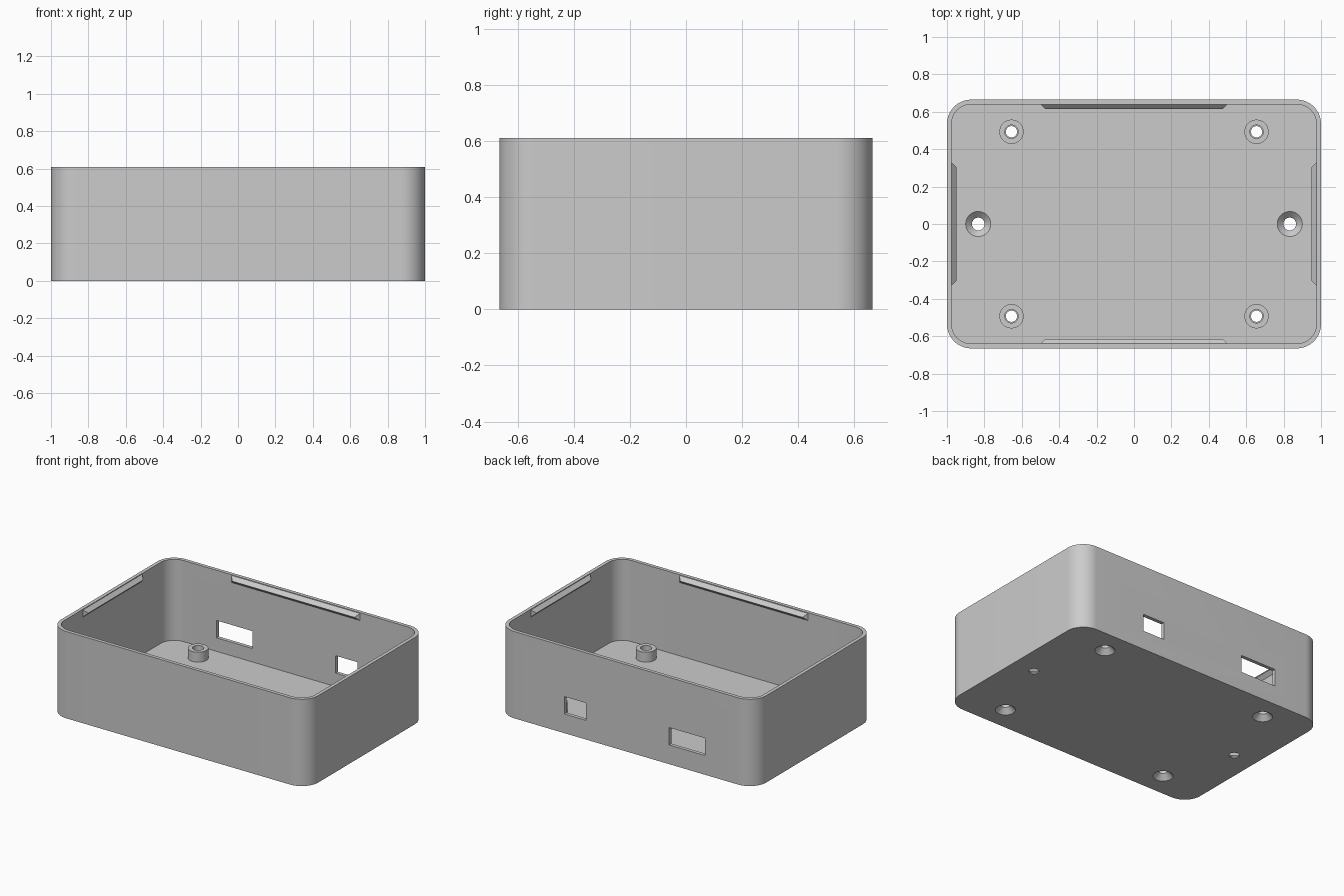
import bpy, bmesh
from math import sin, cos, pi, radians
from mathutils import Matrix

cube = bpy.data.objects.get("Cube")
if cube:
    bpy.data.objects.remove(cube, do_unlink=True)

W, D, H = 1.0, 0.665, 0.61          # half width, half depth, height
WALL, FLOOR, CORNER = 0.025, 0.04, 0.13

grey = bpy.data.materials.new("plain grey")
grey.use_nodes = True
grey.diffuse_color = (0.6, 0.6, 0.6, 1)
grey.node_tree.nodes["Principled BSDF"].inputs["Base Color"].default_value = (0.6, 0.6, 0.6, 1)


def finish(name, bm):
    bmesh.ops.recalc_face_normals(bm, faces=bm.faces)
    mesh = bpy.data.meshes.new(name)
    bm.to_mesh(mesh)
    bm.free()
    mesh.materials.append(grey)
    obj = bpy.data.objects.new(name, mesh)
    bpy.context.collection.objects.link(obj)
    return obj


def activate(obj):
    bpy.ops.object.select_all(action='DESELECT')
    obj.select_set(True)
    bpy.context.view_layer.objects.active = obj


def smooth(obj):
    activate(obj)
    bpy.ops.object.shade_smooth_by_angle(angle=radians(30))


def rounded_block(name, hx, hy, r, z0, z1, steps=16):
    bm = bmesh.new()
    verts = []
    for k, (sx, sy) in enumerate([(1, 1), (-1, 1), (-1, -1), (1, -1)]):
        for i in range(steps + 1):
            a = (k + i / steps) * pi / 2
            verts.append(bm.verts.new((sx * (hx - r) + r * cos(a), sy * (hy - r) + r * sin(a), z0)))
    base = bm.faces.new(verts)
    top = bmesh.ops.extrude_face_region(bm, geom=[base])["geom"]
    bmesh.ops.translate(bm, vec=(0, 0, z1 - z0), verts=[v for v in top if isinstance(v, bmesh.types.BMVert)])
    return finish(name, bm)


def lathe(name, profile, x, y, closed=False, n=40):
    """Turn (radius, z) points round a vertical axis; open profiles get caps."""
    bm = bmesh.new()
    rings = [[bm.verts.new((x + r * cos(2 * pi * i / n), y + r * sin(2 * pi * i / n), z))
              for i in range(n)] for r, z in profile]
    pairs = list(zip(rings, rings[1:]))
    if closed:
        pairs.append((rings[-1], rings[0]))
    else:
        bm.faces.new(rings[0])
        bm.faces.new(rings[-1])
    for a, b in pairs:
        for i in range(n):
            j = (i + 1) % n
            bm.faces.new((a[i], a[j], b[j], b[i]))
    return finish(name, bm)


def box(name, x0, x1, y0, y1, z0, z1):
    bm = bmesh.new()
    bmesh.ops.create_cube(bm, size=1)
    for v in bm.verts:
        v.co = (x1 if v.co.x > 0 else x0, y1 if v.co.y > 0 else y0, z1 if v.co.z > 0 else z0)
    return finish(name, bm)


def cut(obj, cutter):
    cutter.hide_render = True
    mod = obj.modifiers.new("cut", 'BOOLEAN')
    mod.operation, mod.solver, mod.object = 'DIFFERENCE', 'EXACT', cutter
    activate(obj)
    bpy.ops.object.modifier_apply(modifier=mod.name)
    bpy.data.objects.remove(cutter, do_unlink=True)


# Open tray with rounded corners
shell = rounded_block("case_shell", W, D, CORNER, 0, H)
cut(shell, rounded_block("cavity_cutter", W - WALL, D - WALL, CORNER - WALL, FLOOR, H + 0.1))

# Two port openings in the back wall
for x0, x1 in [(-0.615, -0.335), (0.31, 0.48)]:
    cut(shell, box("port_cutter", x0, x1, D - 0.1, D + 0.1, 0.135, 0.257))

# Mounting holes, countersunk from inside
for s in (-1, 1):
    cut(shell, lathe("mount_cutter", [(0.034, -0.02), (0.034, 0.008), (0.067, FLOOR), (0.067, 0.06)],
                     s * 0.833, 0))

# Standoffs, with screw holes countersunk from below
for sx in (-1, 1):
    for sy in (-1, 1):
        x, y = sx * 0.655, sy * 0.493
        cut(shell, lathe("screw_cutter", [(0.064, -0.02), (0.064, 0), (0.03, 0.036), (0.03, 0.06)], x, y))
        post = lathe("standoff", [(0.065, FLOOR), (0.065, 0.11), (0.036, 0.11),
                                  (0.036, 0.05), (0.03, 0.05), (0.03, FLOOR)], x, y, closed=True)
        smooth(post)
smooth(shell)


# Snap ridges with bevelled ends, inside the rim of each wall
def snap_ridge(name, half, dist, turn, depth=0.025, z=0.58):
    bm = bmesh.new()
    back = dist + 0.004
    points = [(s * half, back, z + dz) for s in (-1, 1) for dz in (-depth, depth)]
    points += [(s * half, dist, z + dz) for s in (-1, 1) for dz in (-depth, depth)]
    points += [(s * (half - depth), dist - depth, z) for s in (-1, 1)]
    for p in points:
        bm.verts.new(p)
    bmesh.ops.convex_hull(bm, input=bm.verts)
    bmesh.ops.dissolve_limit(bm, angle_limit=0.01, verts=bm.verts, edges=bm.edges)
    bmesh.ops.transform(bm, matrix=Matrix.Rotation(turn, 4, 'Z'), verts=bm.verts)
    finish(name, bm)


for name, half, dist, turn in [("back_snap_ridge", 0.5, D - WALL, 0), ("left_snap_ridge", 0.33, W - WALL, -pi / 2),
                               ("front_snap_ridge", 0.5, D - WALL, pi), ("right_snap_ridge", 0.33, W - WALL, pi / 2)]:
    snap_ridge(name, half, dist, turn)
